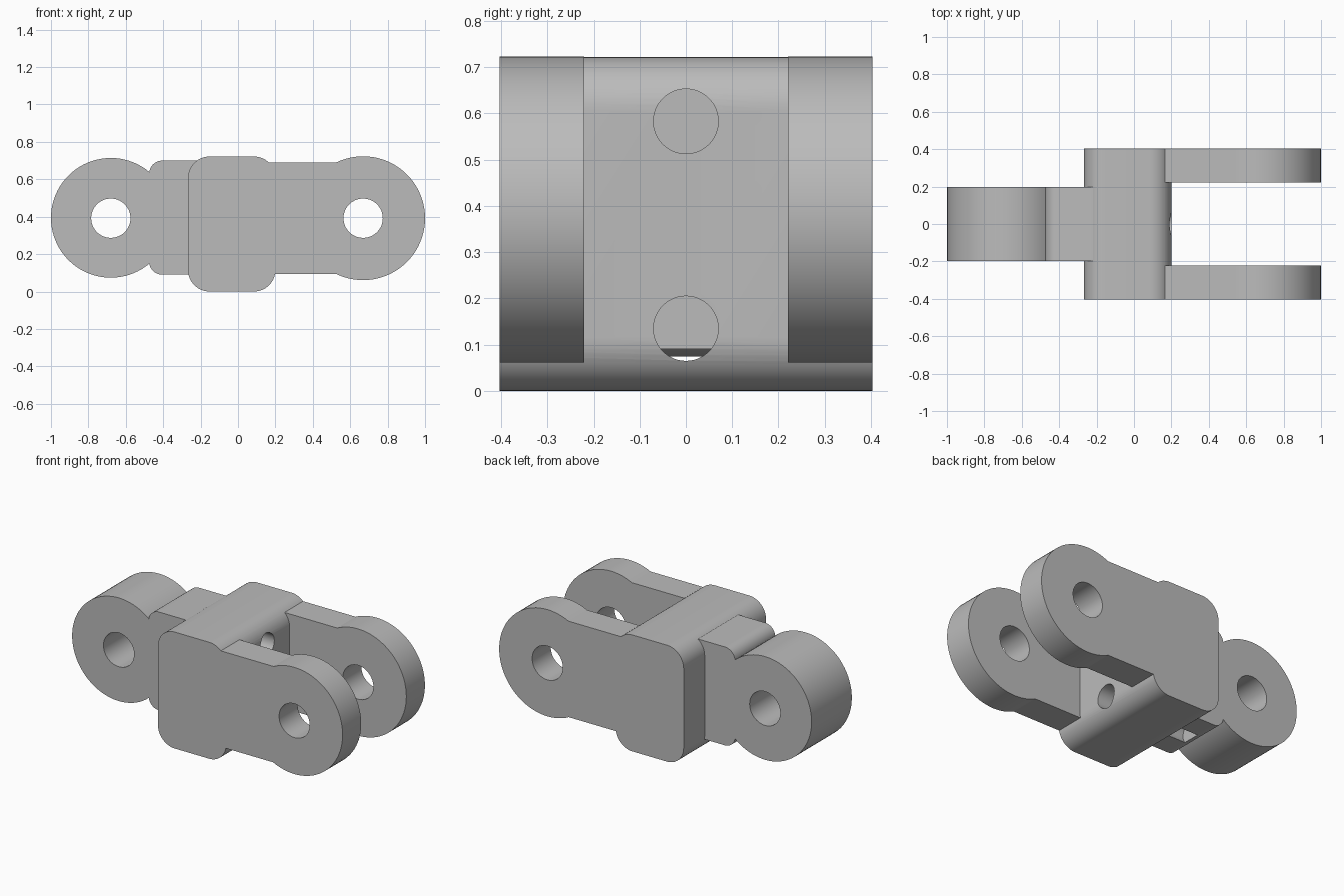
import bpy, bmesh
from math import pi, sin, cos, radians

if "Cube" in bpy.data.objects:
    bpy.data.objects.remove(bpy.data.objects["Cube"], do_unlink=True)

steel = bpy.data.materials.new("plain grey steel")
grey = (0.5, 0.5, 0.5, 1)
steel.use_nodes = True
steel.diffuse_color = grey
steel.node_tree.nodes["Principled BSDF"].inputs["Base Color"].default_value = grey


def arc(cx, cz, r, start, end, n):
    return [(cx + r * cos(start + (end - start) * i / n),
             cz + r * sin(start + (end - start) * i / n)) for i in range(n + 1)]


def disc(cx, cz, r, n=80):
    return arc(cx, cz, r, 0, 2 * pi, n)[:-1]


def rounded_rect(x0, x1, z0, z1, r):
    corners = [(x1 - r, z1 - r), (x0 + r, z1 - r), (x0 + r, z0 + r), (x1 - r, z0 + r)]
    return [p for k, (cx, cz) in enumerate(corners)
            for p in arc(cx, cz, r, k * pi / 2, (k + 1) * pi / 2, 14)]


def prism(name, profile, start, end, along="y"):
    """Extrude a flat profile along y (or along x for the bolt bores)."""
    def place(u, z, d):
        return (u, d, z) if along == "y" else (d, u, z)
    bm = bmesh.new()
    face = bm.faces.new([bm.verts.new(place(u, z, start)) for u, z in profile])
    grown = bmesh.ops.extrude_face_region(bm, geom=[face])["geom"]
    offset = place(0, 0, end - start)
    bmesh.ops.translate(bm, vec=offset, verts=[g for g in grown if isinstance(g, bmesh.types.BMVert)])
    bmesh.ops.recalc_face_normals(bm, faces=bm.faces)
    mesh = bpy.data.meshes.new(name)
    bm.to_mesh(mesh)
    bm.free()
    mesh.materials.append(steel)
    obj = bpy.data.objects.new(name, mesh)
    bpy.context.collection.objects.link(obj)
    return obj


def combine(target, other, operation):
    mod = target.modifiers.new("combine", "BOOLEAN")
    mod.operation, mod.solver, mod.object = operation, "EXACT", other
    bpy.context.view_layer.objects.active = target
    bpy.ops.object.modifier_apply(modifier=mod.name)
    bpy.data.objects.remove(other, do_unlink=True)


MID = 0.392            # height of both pin holes
FORK_X, LUG_X = 0.669, -0.68
WIDE, GAP, LUG = 0.403, 0.221, 0.197

# Central block
body = prism("clevis_link_body", rounded_rect(-0.267, 0.2, 0, 0.722, 0.115), -WIDE, WIDE)

# Two fork arms, each a straight cheek and a round eye
bar = [(0.0, 0.095), (FORK_X, 0.095), (FORK_X, 0.69), (0.0, 0.69)]
for y0, y1 in ((-WIDE, -GAP), (GAP, WIDE)):
    arm = prism("fork_arm", bar, y0, y1)
    combine(arm, prism("fork_eye", disc(FORK_X, MID, 0.331), y0, y1), "UNION")
    combine(body, arm, "UNION")

# Single lug with a rounded neck
neck = prism("lug_neck", rounded_rect(-0.475, -0.05, 0.09, 0.7, 0.07), -LUG, LUG)
combine(neck, prism("lug_eye", disc(LUG_X, MID + 0.002, 0.32), -LUG, LUG), "UNION")
combine(body, neck, "UNION")

# Pin holes across, and two blind bolt bores along the link
for x in (LUG_X, FORK_X):
    combine(body, prism("pin_cutter", disc(x, MID, 0.105, 64), -1, 1), "DIFFERENCE")
for z in (0.135, 0.583):
    combine(body, prism("bore_cutter", disc(0, z, 0.07, 48), -0.41, 0.4, "x"), "DIFFERENCE")

# Merge flat regions, then shade
bm = bmesh.new()
bm.from_mesh(body.data)
bmesh.ops.remove_doubles(bm, verts=bm.verts, dist=0.0001)
bmesh.ops.dissolve_limit(bm, angle_limit=radians(0.5), verts=bm.verts, edges=bm.edges)
bm.to_mesh(body.data)
bm.free()
bpy.ops.object.select_all(action="DESELECT")
body.select_set(True)
bpy.context.view_layer.objects.active = body
bpy.ops.object.shade_smooth_by_angle(angle=radians(20))
